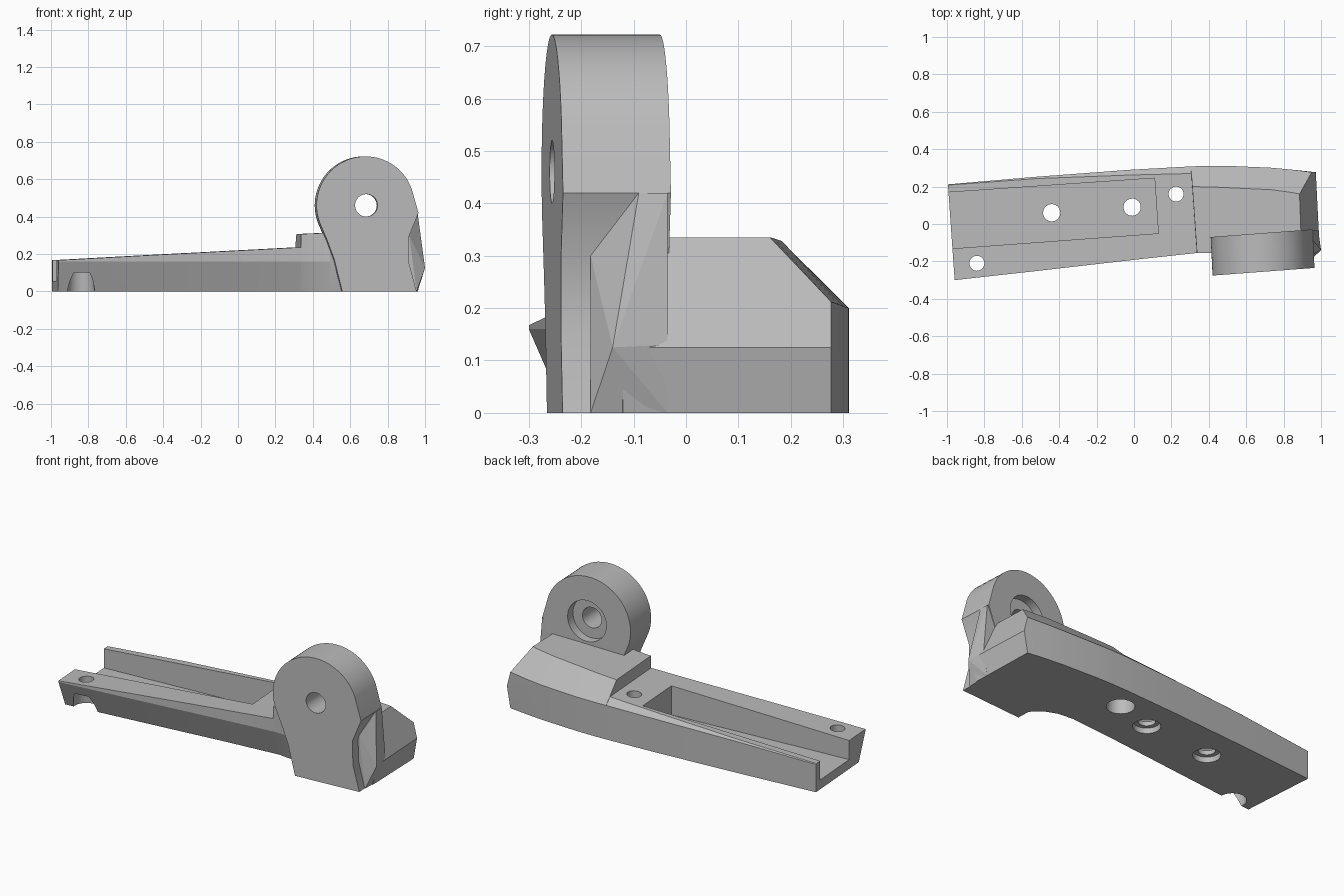
import bpy, bmesh, math
from mathutils import Vector, Matrix

if "Cube" in bpy.data.objects:
    bpy.data.objects.remove(bpy.data.objects["Cube"])

grey = bpy.data.materials.new("plain_grey")
grey.use_nodes = True
COLOUR = (0.5, 0.5, 0.5, 1)
grey.diffuse_color = COLOUR
grey.node_tree.nodes["Principled BSDF"].inputs["Base Color"].default_value = COLOUR


def finish(bm, name):
    bmesh.ops.recalc_face_normals(bm, faces=bm.faces)
    mesh = bpy.data.meshes.new(name)
    bm.to_mesh(mesh)
    bm.free()
    obj = bpy.data.objects.new(name, mesh)
    bpy.context.collection.objects.link(obj)
    mesh.materials.append(grey)
    return obj


def loft(name, rings, caps=None):
    """Skin a list of closed rings; caps lists index groups for the last end."""
    bm = bmesh.new()
    vs = [[bm.verts.new(p) for p in ring] for ring in rings]
    n = len(rings[0])
    for a, b in zip(vs, vs[1:]):
        for i in range(n):
            j = (i + 1) % n
            bm.faces.new((a[i], a[j], b[j], b[i]))
    bm.faces.new(vs[0])
    for cap in caps or [range(n)]:
        bm.faces.new([vs[-1][i] for i in cap])
    return finish(bm, name)


def cone(start, end, r1, r2):
    """Round cutter between two points."""
    start, end = Vector(start), Vector(end)
    axis = end - start
    bm = bmesh.new()
    turn = axis.to_track_quat('Z', 'Y').to_matrix().to_4x4()
    bmesh.ops.create_cone(bm, cap_ends=True, segments=48, radius1=r1, radius2=r2,
                          depth=axis.length,
                          matrix=Matrix.Translation((start + end) / 2) @ turn)
    return finish(bm, "cutter")


def cut(obj, cutter):
    mod = obj.modifiers.new("cut", 'BOOLEAN')
    mod.operation, mod.solver, mod.object = 'DIFFERENCE', 'EXACT', cutter
    bpy.context.view_layer.objects.active = obj
    bpy.ops.object.modifier_apply(modifier=mod.name)
    bpy.data.objects.remove(cutter)


def smooth(obj, degrees):
    bpy.ops.object.select_all(action='DESELECT')
    obj.select_set(True)
    bpy.context.view_layer.objects.active = obj
    bpy.ops.object.shade_smooth_by_angle(angle=math.radians(degrees))


# Arm: cross-sections along x
# (x, front y, undercut, top z, top back y, back y, chamfer z)
stations = [
    (-0.98, -0.30, 0.07, 0.167, 0.208, 0.212, 0.163),
    (-0.5, -0.247, 0.068, 0.193, 0.243, 0.253, 0.184),
    (0, -0.19, 0.065, 0.219, 0.262, 0.29, 0.195),
    (0.325, -0.155, 0.06, 0.236, 0.27, 0.308, 0.2),
    (0.326, -0.155, 0.06, 0.307, 0.2, 0.308, 0.2),
    (0.42, -0.155, 0.05, 0.311, 0.198, 0.311, 0.2),
    (0.48, -0.17, 0.04, 0.314, 0.196, 0.311, 0.2),
    (0.54, -0.205, 0.02, 0.317, 0.193, 0.31, 0.2),
    (0.75, -0.2, 0, 0.328, 0.183, 0.301, 0.203),
    (0.86, -0.15, 0, 0.333, 0.168, 0.291, 0.207),
]
rings = []
for x, yf, under, zt, yt, yb, zb in stations:
    pts = [(yf + under, 0), (yf, 0.16), (yf, zt), (yt, zt),
           (yb, zb), (yb, 0.12), (yb, 0)]
    rings.append([(x - 0.07 * y, y, z) for y, z in pts])
# Faceted right-hand end
rings.append([(0.962, -0.12, 0), (0.992, -0.12, 0.125), (0.895, -0.12, 0.335),
              (0.885, 0.16, 0.335), (0.95, 0.277, 0.212),
              (0.972, 0.277, 0.125), (0.95, 0.277, 0)])
arm = loft("arm", rings, [(0, 1, 5, 6), (1, 2, 3, 4, 5)])

# Open channel in the arm
channel = [(-1.2, -0.148), (0.13, -0.05), (0.11, 0.245), (-1.2, 0.155)]
cut(arm, loft("cutter", [[(x, y, z) for x, y in channel] for z in (0.055, 0.5)]))

# Screw holes, with wider seats underneath
for x, y, r, seat_r, seat_z in [(-0.44, 0.06, 0.046, 0.07, 0.03),
                                (-0.01, 0.09, 0.046, 0.07, 0.03),
                                (0.225, 0.16, 0.04, 0.07, 0.1),
                                (-0.84, -0.21, 0.04, 0.065, 0.1)]:
    cut(arm, cone((x, y, -0.1), (x, y, 0.5), r, r))
    cut(arm, cone((x, y, -0.02), (x, y, seat_z), 0.075, seat_r))
smooth(arm, 15)

# Pivot lug: rounded plate with a foot
CX, CZ, R = 0.682, 0.46, 0.262
outline = [(CX + R * math.cos(math.radians(a)), CZ + R * math.sin(math.radians(a)))
           for a in range(20, 206, 5)]
outline += [(0.48, 0.265), (0.515, 0.17), (0.557, 0),
            (0.955, 0), (0.915, 0.15), (0.912, 0.29), (0.965, 0.42)]
lug = loft("pivot_lug", [[(x - dx, y + 0.075 * (x - CX), z) for x, z in outline]
                         for y, dx in ((-0.256, 0), (-0.05, 0.01))])
cut(lug, cone((CX + 0.01, -0.5, CZ), (CX - 0.01, 0.3, CZ), 0.06, 0.06))
cut(lug, cone((CX, -0.1, CZ), (CX - 0.01, 0.1, CZ), 0.12, 0.12))
smooth(lug, 25)

# Faceted gusset joining the lug to the arm end
bm = bmesh.new()
for p in [(0.955, -0.182, 0), (0.915, -0.182, 0.15), (0.915, -0.182, 0.3),
          (1.0, -0.14, 0.125), (0.985, -0.14, 0.16), (0.96, -0.09, 0.42),
          (0.96, -0.035, 0.42), (0.905, -0.035, 0.335), (0.985, -0.035, 0.13),
          (0.96, -0.035, 0), (0.85, -0.182, 0), (0.85, -0.06, 0.42),
          (0.85, -0.06, 0)]:
    bm.verts.new(p)
hull = bmesh.ops.convex_hull(bm, input=bm.verts)
loose = {v for v in hull["geom_interior"] if isinstance(v, bmesh.types.BMVert)}
bmesh.ops.delete(bm, geom=list(loose), context='VERTS')
finish(bm, "end_gusset")
